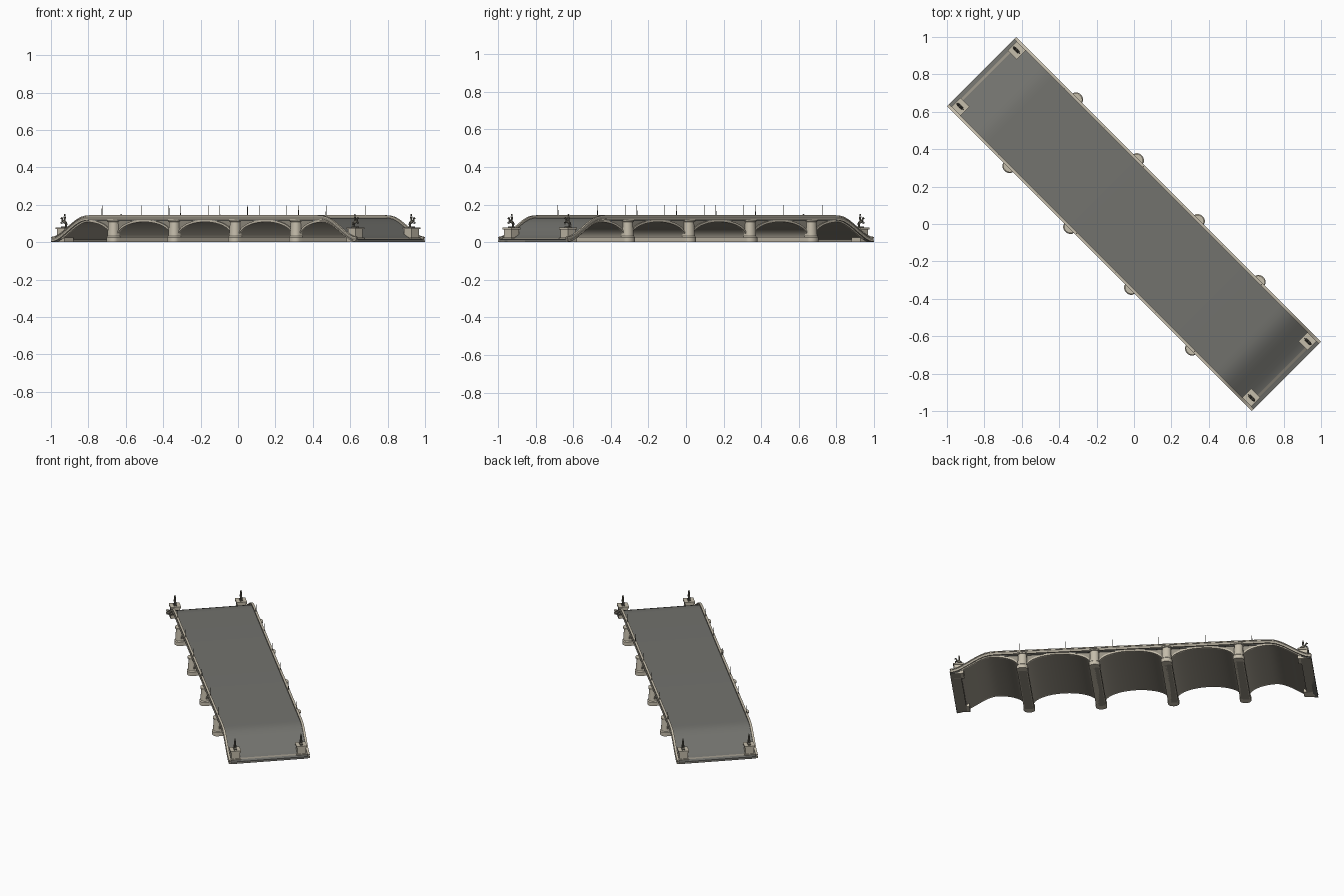
import bpy, bmesh, math
from mathutils import Vector, Matrix

if "Cube" in bpy.data.objects:
    bpy.data.objects.remove(bpy.data.objects["Cube"])

ROT = Matrix.Rotation(math.radians(-45), 4, 'Z')


def mat(name, c):
    m = bpy.data.materials.new(name)
    m.diffuse_color = (*c, 1)
    m.use_nodes = True
    m.node_tree.nodes["Principled BSDF"].inputs["Base Color"].default_value = m.diffuse_color
    return m


STONE = mat("pale_stone", (0.56, 0.51, 0.41))
WALL = mat("weathered_stone", (0.30, 0.275, 0.225))
ROAD = mat("asphalt", (0.17, 0.17, 0.155))
BRONZE = mat("dark_bronze", (0.16, 0.15, 0.12))


def finish(bm, name, m, angle=35):
    bmesh.ops.remove_doubles(bm, verts=bm.verts, dist=1e-6)
    bmesh.ops.recalc_face_normals(bm, faces=bm.faces)
    bm.transform(ROT)
    me = bpy.data.meshes.new(name)
    bm.to_mesh(me)
    bm.free()
    ob = bpy.data.objects.new(name, me)
    bpy.context.collection.objects.link(ob)
    me.materials.append(m)
    bpy.ops.object.select_all(action='DESELECT')
    ob.select_set(True)
    bpy.context.view_layer.objects.active = ob
    bpy.ops.object.shade_smooth_by_angle(angle=math.radians(angle))
    return ob


def strip(bm, rows, v0, v1):
    """Solid following rows of (u, bottom, top), spanning v0..v1."""
    rings = [[bm.verts.new(p) for p in ((u, v0, b), (u, v1, b), (u, v1, t), (u, v0, t))]
             for u, b, t in rows]
    for a, c in zip(rings, rings[1:]):
        for i in range(4):
            j = (i + 1) % 4
            bm.faces.new((a[i], a[j], c[j], c[i]))
    bm.faces.new(rings[0])
    bm.faces.new(rings[-1][::-1])


def box(bm, c, s):
    bmesh.ops.create_cube(bm, size=1, matrix=Matrix.Translation(c) @ Matrix.Diagonal((*s, 1)))


def ball(bm, c, s, tilt=0):
    bmesh.ops.create_uvsphere(bm, u_segments=10, v_segments=7, radius=1,
                              matrix=Matrix.Translation(c) @ Matrix.Rotation(tilt, 4, 'Y') @ Matrix.Diagonal((*s, 1)))


def rod(bm, a, b, r1, r2, seg=6):
    a, b = Vector(a), Vector(b)
    q = (b - a).to_track_quat('Z', 'Y').to_matrix().to_4x4()
    bmesh.ops.create_cone(bm, cap_ends=True, segments=seg, radius1=r1, radius2=r2,
                          depth=(b - a).length, matrix=Matrix.Translation((a + b) / 2) @ q)


# Roadway height along the bridge
END = 1.153
PROFILE = [(0, .13), (.86, .13), (.895, .128), (.93, .121), (.967, .105), (1.0, .086),
           (1.04, .061), (1.075, .04), (1.10, .027), (1.125, .018), (END, .014)]


def road(u):
    u = abs(u)
    for (a, za), (b, zb) in zip(PROFILE, PROFILE[1:]):
        if u <= b:
            return za + (zb - za) * (u - a) / (b - a)
    return PROFILE[-1][1]


US = [-u for u, z in PROFILE[:0:-1]] + [u for u, z in PROFILE]

# Road deck
bm = bmesh.new()
strip(bm, [(u, max(road(u) - .018, 0), road(u)) for u in US], -.25, .25)
finish(bm, "road_deck", ROAD)

# Parapets, cornices and handrail copings
for side, sg in (("left", 1), ("right", -1)):
    bm = bmesh.new()
    strip(bm, [(u, max(road(u) - .012, 0), road(u) + .009) for u in US], sg * .248, sg * .257)
    finish(bm, side + "_parapet", WALL)
    bm = bmesh.new()
    strip(bm, [(u, road(u) + .008, road(u) + .014) for u in US], sg * .246, sg * .261)
    strip(bm, [(u, max(road(u) - .012, 0), max(road(u) - .005, .007)) for u in US], sg * .248, sg * .262)
    finish(bm, side + "_coping", STONE)

# Five vaults between the piers
PIERS = [-.69, -.23, .23, .69]
HALF = .026
SPRING, CROWN = .03, .108
ends = [-1.085] + [p + s * HALF for p in PIERS for s in (-1, 1)] + [1.085]
body = [(-END, 0, road(END) - .004), (-1.085, 0, road(1.085) - .004)]
rings = []
for a, b in zip(ends[::2], ends[1::2]):
    c, h, arc, ring = (a + b) / 2, (b - a) / 2, [], []
    for i in range(25):
        x = -math.cos(math.pi * i / 24)
        u = c + h * x
        z = SPRING + (CROWN - SPRING) * math.sqrt(max(0, 1 - x * x))
        z = min(z, road(u) - .02)
        arc.append((u, max(z, .012), road(u) - .004))
        ring.append((u, max(z, .012), min(max(z, .012) + .012, road(u) - .005)))
    body += [(a, 0, road(a) - .004)] + arc + [(b, 0, road(b) - .004)]
    rings.append(ring)
body += [(1.085, 0, road(1.085) - .004), (END, 0, road(END) - .004)]
bm = bmesh.new()
body = [r for i, r in enumerate(body) if i == 0 or r != body[i - 1]]
strip(bm, body, -.243, .243)
finish(bm, "arched_body", WALL)

# Arch mouldings on both faces
bm = bmesh.new()
for ring in rings:
    for sg in (1, -1):
        strip(bm, ring, sg * .238, sg * .251)
finish(bm, "arch_mouldings", STONE)


# Piers with rounded noses
def pier_outline(w, length, n=8):
    pts = []
    for sg in (1, -1):
        for i in range(n + 1):
            a = math.pi * i / n
            pts.append((sg * w * math.cos(a), sg * (length - w * .8 + w * .8 * math.sin(a))))
    return pts


for k, p in enumerate(PIERS):
    bm = bmesh.new()
    levels = [(0, .036, .289), (.026, .036, .289), (.032, .031, .283),
              (.108, .027, .278), (.110, .033, .284), (.119, .033, .284)]
    for nose in (1, -1):
        loops = []
        for z, w, ln in levels:
            pts = [(x, y) for x, y in pier_outline(w, ln) if y * nose > 0]
            pts = [(pts[0][0], nose * .235)] + pts + [(pts[-1][0], nose * .235)]
            loops.append([bm.verts.new((p + x, y, z)) for x, y in pts])
        for a, b in zip(loops, loops[1:]):
            for i in range(len(a)):
                j = (i + 1) % len(a)
                bm.faces.new((a[i], a[j], b[j], b[i]))
        bm.faces.new(loops[0])
        bm.faces.new(loops[-1])
    box(bm, (p, 0, .014), (.066, .49, .028))
    finish(bm, "pier_%d" % (k + 1), STONE)

# Slim lamp poles along both parapets
bm = bmesh.new()
for i in range(6):
    for sg in (1, -1):
        u = -.775 + .297 * i
        rod(bm, (u, sg * .253, .135), (u, sg * .253, .197), .0022, .0014)
finish(bm, "lamp_poles", BRONZE)

# Corner pedestals with horse-and-rider sculptures
for k, (su, sv) in enumerate(((-1, -1), (-1, 1), (1, -1), (1, 1))):
    u, v = su * 1.10, sv * .213
    bm = bmesh.new()
    box(bm, (u, v, .012), (.068, .068, .024))
    box(bm, (u, v, .043), (.056, .056, .056))
    box(bm, (u, v, .074), (.068, .068, .010))
    finish(bm, "pedestal_%d" % (k + 1), STONE)

    bm = bmesh.new()
    box(bm, (u, v, .081), (.036, .018, .005))
    P = lambda x, y, z: (u + su * x, v + y, z)
    ball(bm, P(0, 0, .108), (.017, .007, .008), -su * .35)
    for y in (-.004, .004):
        rod(bm, P(-.012, y, .082), P(-.011, y, .104), .002, .0035)
        rod(bm, P(.012, y, .110), P(.023, y, .105), .003, .002)
        rod(bm, P(.023, y, .105), P(.020, y, .096), .002, .0015)
    rod(bm, P(.011, 0, .112), P(.018, 0, .130), .006, .0035)
    ball(bm, P(.022, 0, .129), (.008, .003, .0035), su * .5)
    rod(bm, P(-.016, 0, .106), P(-.024, 0, .090), .003, .001)
    rod(bm, P(-.003, 0, .112), P(-.003, 0, .138), .005, .006)
    ball(bm, P(-.003, 0, .145), (.0045, .0045, .0055))
    finish(bm, "sculpture_%d" % (k + 1), BRONZE)
